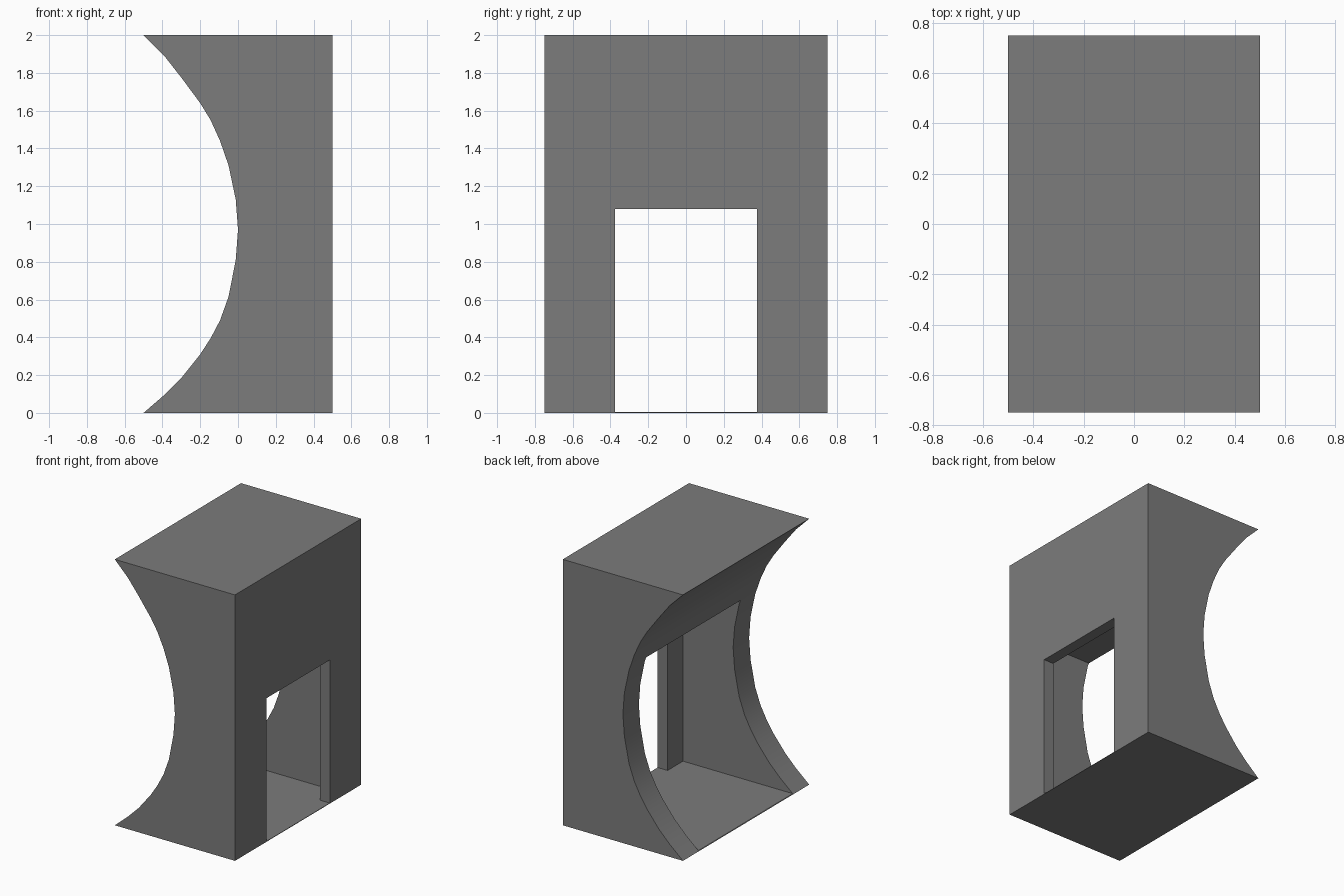
import bpy
import bmesh
from math import radians
from mathutils import Matrix, Vector

if "Cube" in bpy.data.objects:
    bpy.data.objects.remove(bpy.data.objects["Cube"], do_unlink=True)

WIDTH, DEPTH, HEIGHT = 1.0, 1.5, 2.0
ROOM_HALF, ROOM_TOP, WALL, FLOOR = 0.56, 1.34, 0.083, 0.004
DOOR_HALF, DOOR_TOP = 0.377, 1.08

# One grey for the whole building
grey = bpy.data.materials.new("stone_grey")
grey.use_nodes = True
colour = (0.2, 0.2, 0.2, 1)
grey.diffuse_color = colour
grey.node_tree.nodes["Principled BSDF"].inputs["Base Color"].default_value = colour


def make_object(name, bm):
    bmesh.ops.recalc_face_normals(bm, faces=bm.faces)
    mesh = bpy.data.meshes.new(name)
    bm.to_mesh(mesh)
    bm.free()
    mesh.materials.append(grey)
    obj = bpy.data.objects.new(name, mesh)
    bpy.context.collection.objects.link(obj)
    return obj


def box(name, low, high):
    low, high = Vector(low), Vector(high)
    bm = bmesh.new()
    place = Matrix.Translation((low + high) / 2) @ Matrix.Diagonal((*(high - low), 1))
    bmesh.ops.create_cube(bm, size=1, matrix=place)
    return make_object(name, bm)


def carve(target, cutter):
    mod = target.modifiers.new(cutter.name, 'BOOLEAN')
    mod.operation = 'DIFFERENCE'
    mod.solver = 'EXACT'
    mod.object = cutter
    bpy.context.view_layer.objects.active = target
    bpy.ops.object.modifier_apply(modifier=mod.name)
    bpy.data.objects.remove(cutter, do_unlink=True)


# Block with a scooped side: the profile (x, z) is extruded along y
scoop = [(-0.5, 0), (-0.39, 0.095), (-0.3, 0.185), (-0.2, 0.31), (-0.145, 0.395),
         (-0.095, 0.49), (-0.05, 0.615), (-0.012, 0.81), (0, 0.97), (-0.012, 1.13),
         (-0.05, 1.31), (-0.095, 1.44), (-0.145, 1.55), (-0.2, 1.64), (-0.3, 1.775),
         (-0.39, 1.89), (-0.5, HEIGHT)]
profile = scoop + [(WIDTH / 2, HEIGHT), (WIDTH / 2, 0)]
bm = bmesh.new()
face = bm.faces.new([bm.verts.new((x, -DEPTH / 2, z)) for x, z in profile])
new = bmesh.ops.extrude_face_region(bm, geom=[face])["geom"]
bmesh.ops.translate(bm, vec=(0, DEPTH, 0),
                    verts=[v for v in new if isinstance(v, bmesh.types.BMVert)])
building = make_object("scooped_building", bm)

# Room open to the scooped side, then the doorway through the flat wall
carve(building, box("room_cutter", (-1, -ROOM_HALF, FLOOR),
                    (WIDTH / 2 - WALL, ROOM_HALF, ROOM_TOP)))
carve(building, box("door_cutter", (0.3, -DOOR_HALF, FLOOR),
                    (1, DOOR_HALF, DOOR_TOP)))

# Smooth the scoop, keep the corners crisp
bpy.ops.object.select_all(action='DESELECT')
building.select_set(True)
bpy.context.view_layer.objects.active = building
bpy.ops.object.shade_smooth_by_angle(angle=radians(30))
